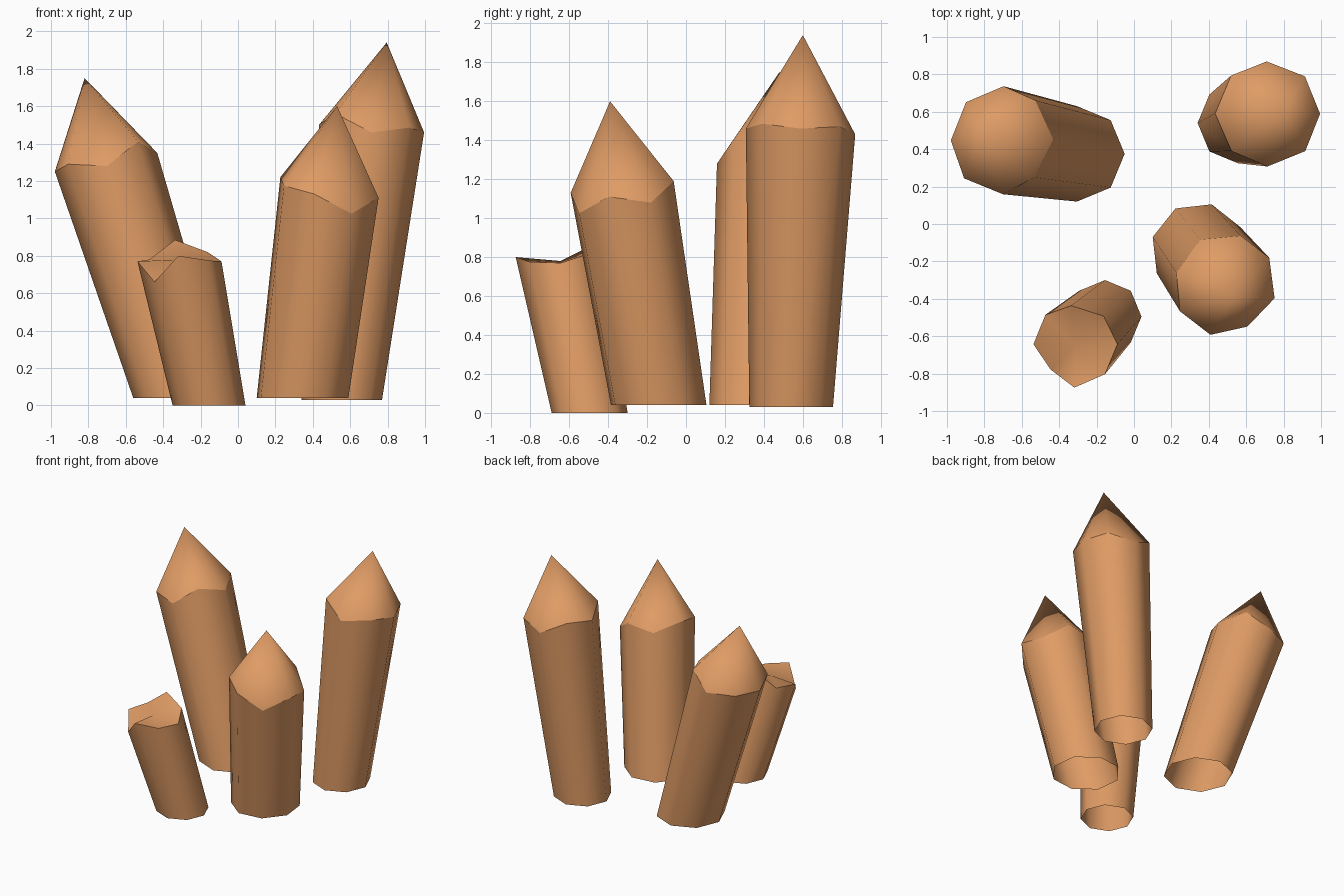
import bpy, bmesh, math
from mathutils import Vector

if "Cube" in bpy.data.objects:
    bpy.data.objects.remove(bpy.data.objects["Cube"])

amber = bpy.data.materials.new("amber_orange")
amber.diffuse_color = (0.74, 0.33, 0.13, 1)
amber.use_nodes = True
amber.node_tree.nodes["Principled BSDF"].inputs["Base Color"].default_value = amber.diffuse_color


def ring_point(centre, radius, degrees):
    a = math.radians(degrees)
    return Vector(centre) + Vector((math.cos(a), math.sin(a), 0)) * radius


def crystal(name, base, base_r, top, top_r, turn, heights, tip):
    """Leaning eight-sided shaft with an uneven rim, closed by a fan of faces to tip."""
    bm = bmesh.new()
    low, high = [], []
    for i, z in enumerate(heights):
        a = ring_point(base, base_r, turn + 45 * i)
        b = ring_point(top, top_r, turn + 45 * i)
        t = (z - base[2]) / (top[2] - base[2])     # slide along the shaft edge
        low.append(bm.verts.new(a))
        high.append(bm.verts.new(a.lerp(b, t)))
    apex = bm.verts.new(tip)
    for i in range(8):
        j = (i + 1) % 8
        bm.faces.new((low[i], low[j], high[j], high[i]))
        bm.faces.new((high[i], high[j], apex))
    for f in bm.faces:
        f.smooth = True
    # crisp line between shaft and point
    for i in range(8):
        bm.edges.get((high[i], high[(i + 1) % 8])).smooth = False
    mesh = bpy.data.meshes.new(name)
    bm.to_mesh(mesh)
    bm.free()
    mesh.materials.append(amber)
    bpy.context.collection.objects.link(bpy.data.objects.new(name, mesh))


# three pointed crystals
crystal("left_crystal", (-0.305, 0.375, 0.04), 0.255, (-0.71, 0.45, 1.31), 0.29, 0,
        (1.35, 1.385, 1.27, 1.26, 1.25, 1.29, 1.28, 1.41), (-0.82, 0.48, 1.75))
crystal("back_right_crystal", (0.555, 0.54, 0.03), 0.215, (0.715, 0.59, 1.48), 0.283, 0,
        (1.46, 1.47, 1.43, 1.53, 1.50, 1.56, 1.46, 1.485), (0.795, 0.60, 1.94))
crystal("front_right_crystal", (0.345, -0.14, 0.04), 0.255, (0.487, -0.325, 1.14), 0.28, 29,
        (1.08, 1.19, 1.16, 1.22, 1.175, 1.13, 1.025, 1.11), (0.53, -0.39, 1.60))

# short crystal with a snapped-off, jagged top
crystal("broken_crystal", (-0.155, -0.495, 0), 0.195, (-0.315, -0.645, 0.78), 0.225, 0,
        (0.77, 0.82, 0.885, 0.78, 0.77, 0.66, 0.80, 0.775), (-0.315, -0.645, 0.78))
